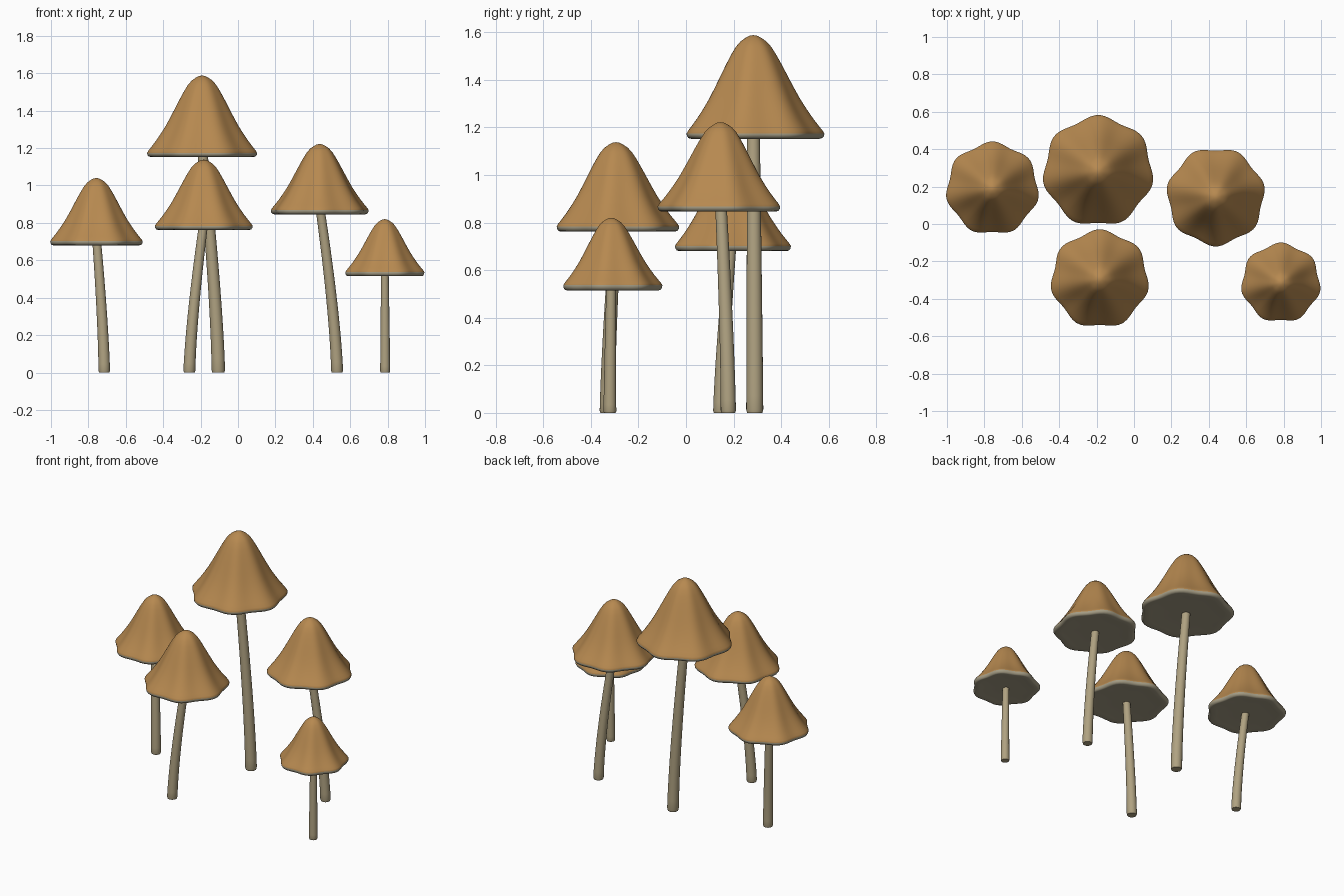
import bpy, bmesh, math

if "Cube" in bpy.data.objects:
    bpy.data.objects.remove(bpy.data.objects["Cube"])


def material(name, rgb):
    m = bpy.data.materials.new(name)
    m.diffuse_color = (*rgb, 1)
    m.use_nodes = True
    m.node_tree.nodes["Principled BSDF"].inputs["Base Color"].default_value = m.diffuse_color
    return m


CAP = material("ochre cap", (0.47, 0.25, 0.08))
GILL = material("grey underside", (0.37, 0.33, 0.23))
STEM = material("pale stem", (0.43, 0.36, 0.22))

SEG = 70
# cap profile: radius fraction, height fraction, underside drop in units
OUTER = [(.06, .993), (.12, .97), (.19, .935), (.26, .88), (.33, .80), (.40, .71),
         (.48, .60), (.57, .475), (.66, .355), (.75, .25), (.84, .155), (.92, .08),
         (.975, .03), (1, 0)]
UNDER = [(.995, -.010), (.97, -.019), (.93, -.022), (.8, -.019), (.5, -.017), (.2, -.017)]


def finish(bm, name, mats):
    bmesh.ops.recalc_face_normals(bm, faces=bm.faces)
    me = bpy.data.meshes.new(name)
    bm.to_mesh(me)
    bm.free()
    for m in mats:
        me.materials.append(m)
    ob = bpy.data.objects.new(name, me)
    bpy.context.collection.objects.link(ob)
    bpy.context.view_layer.objects.active = ob
    ob.select_set(True)
    bpy.ops.object.shade_smooth_by_angle(angle=math.radians(50))
    ob.select_set(False)


def bridge(bm, a, b, mat=0):
    n = len(a)
    for i in range(n):
        f = bm.faces.new((a[i], a[(i + 1) % n], b[(i + 1) % n], b[i]))
        f.material_index = mat


def cap(name, x, y, rim, apex, radius, sign):
    # bell with seven soft lobes, closed below by a nearly flat underside
    bm = bmesh.new()
    rows = [(r, rim + h * (apex - rim)) for r, h in OUTER] + [(r, rim + d) for r, d in UNDER]
    rings = []
    for r, z in rows:
        ring = []
        for i in range(SEG):
            a = 2 * math.pi * i / SEG
            k = radius * r * (1 + .04 * sign * math.sin(7 * a) * min(1, r * 1.3))
            ring.append(bm.verts.new((x + k * math.cos(a), y + k * math.sin(a), z)))
        rings.append(ring)
    for j in range(len(rings) - 1):
        bridge(bm, rings[j], rings[j + 1], 0 if j < len(OUTER) - 1 else 1)
    for ring, z, mat in ((rings[0], apex, 0), (rings[-1], rim - .017, 1)):
        c = bm.verts.new((x, y, z))
        for i in range(SEG):
            bm.faces.new((ring[i], ring[(i + 1) % SEG], c)).material_index = mat
    finish(bm, name, [CAP, GILL])


def stem(name, base, top, height, r0, r1):
    # tapered, gently leaning tube with a softened foot
    bm = bmesh.new()
    n, steps = 20, 16
    rings = []
    for t in [0, .012] + [(k + 1) / steps for k in range(steps)]:
        r = (r0 + (r1 - r0) * t) * (.9 if t == 0 else 1)
        s = t ** 1.4
        cx, cy = (b + (e - b) * s for b, e in zip(base, top))
        rings.append([bm.verts.new((cx + r * math.cos(2 * math.pi * i / n),
                                    cy + r * math.sin(2 * math.pi * i / n), t * height))
                      for i in range(n)])
    for a, b in zip(rings, rings[1:]):
        bridge(bm, a, b)
    bm.faces.new(rings[0])
    bm.faces.new(rings[-1])
    finish(bm, name, [STEM])


# name, cap centre, rim z, apex z, cap radius, lobe direction, stem base, stem radius
MUSHROOMS = [
    ("left", (-.757, .19), .702, 1.04, .242, -1, (-.715, .145), .031),
    ("tall", (-.192, .283), 1.174, 1.588, .288, -1, (-.105, .289), .036),
    ("front", (-.183, -.294), .784, 1.138, .256, -1, (-.26, -.331), .032),
    ("right", (.437, .146), .868, 1.222, .256, 1, (.53, .178), .032),
    ("small", (.785, -.314), .537, .82, .207, -1, (.787, -.32), .027),
]
for name, c, rim, apex, radius, sign, base, r in MUSHROOMS:
    cap(name + "_mushroom_cap", *c, rim, apex, radius, sign)
    stem(name + "_mushroom_stem", base, c, rim + .02, r, r * .75)
